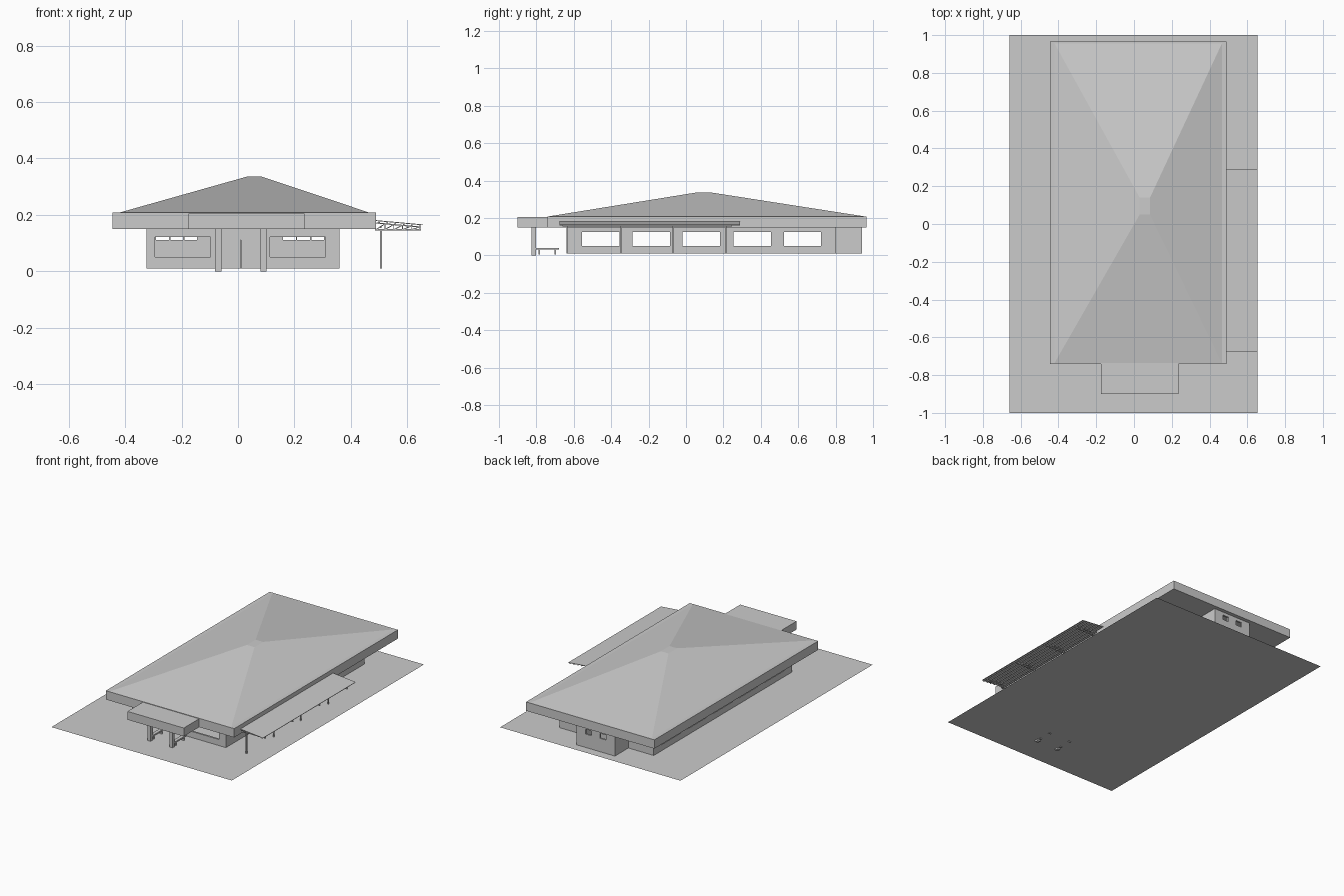
import bpy, bmesh, math
from mathutils import Vector

if "Cube" in bpy.data.objects:
    bpy.data.objects.remove(bpy.data.objects["Cube"])


def finish(name, bm):
    bmesh.ops.recalc_face_normals(bm, faces=bm.faces)
    me = bpy.data.meshes.new(name)
    bm.to_mesh(me)
    bm.free()
    ob = bpy.data.objects.new(name, me)
    bpy.context.collection.objects.link(ob)
    return ob


def frustum(name, base, z0, top, z1):
    """Box between two (x0, x1, y0, y1) rectangles at two heights."""
    bm = bmesh.new()
    rings = []
    for (x0, x1, y0, y1), z in ((base, z0), (top, z1)):
        rings.append([bm.verts.new((x, y, z)) for x, y in
                      ((x0, y0), (x1, y0), (x1, y1), (x0, y1))])
    lo, hi = rings
    bm.faces.new(lo)
    bm.faces.new(hi)
    for i in range(4):
        j = (i + 1) % 4
        bm.faces.new((lo[i], lo[j], hi[j], hi[i]))
    return finish(name, bm)


def box(name, x0, x1, y0, y1, z0, z1):
    return frustum(name, (x0, x1, y0, y1), z0, (x0, x1, y0, y1), z1)


def bar(name, a, b, w):
    """Square bar from point a to point b."""
    a, b = Vector(a), Vector(b)
    bm = bmesh.new()
    bmesh.ops.create_cube(bm, size=1)
    bm.transform(((b - a).to_track_quat('Z', 'Y').to_matrix().to_4x4()))
    bm.free()
    bm = bmesh.new()
    bmesh.ops.create_cube(bm, size=1)
    bmesh.ops.scale(bm, vec=(w, w, (b - a).length), verts=bm.verts)
    bmesh.ops.rotate(bm, matrix=(b - a).to_track_quat('Z', 'Y').to_matrix(), verts=bm.verts)
    bmesh.ops.translate(bm, vec=(a + b) / 2, verts=bm.verts)
    return finish(name, bm)


T = 0.012          # wall thickness
Z0, Z1 = 0.01, 0.15


def wall(name, along, pos, u0, u1, holes=()):
    """Upright wall along 'x' or 'y' at pos, with (u0, u1, z0, z1) openings."""
    us = sorted({u0, u1} | {v for h in holes for v in h[:2]})
    zs = sorted({Z0, Z1} | {v for h in holes for v in h[2:]})
    bm = bmesh.new()
    grid = [[bm.verts.new((u, pos, z) if along == 'x' else (pos, u, z)) for z in zs] for u in us]
    for i in range(len(us) - 1):
        for k in range(len(zs) - 1):
            uc, zc = (us[i] + us[i + 1]) / 2, (zs[k] + zs[k + 1]) / 2
            if any(h[0] < uc < h[1] and h[2] < zc < h[3] for h in holes):
                continue
            bm.faces.new((grid[i][k], grid[i + 1][k], grid[i + 1][k + 1], grid[i][k + 1]))
    bmesh.ops.delete(bm, geom=[v for v in bm.verts if not v.link_faces], context='VERTS')
    ob = finish(name, bm)
    mod = ob.modifiers.new("thickness", 'SOLIDIFY')
    mod.thickness = T
    mod.offset = 0
    return ob


# Ground sheet
bm = bmesh.new()
bm.faces.new([bm.verts.new((x, y, Z0)) for x, y in
              ((-0.66, -1), (0.655, -1), (0.655, 1), (-0.66, 1))])
finish("ground_sheet", bm)

# Main walls with window openings
h = T / 2
side_windows = [(y, y + 0.20, 0.05, 0.125) for y in (-0.555, -0.285, -0.018, 0.255, 0.523)]
wall("right_wall", 'y', 0.36 - h, -0.64, 0.80, side_windows)
wall("left_wall", 'y', -0.325 + h, -0.64, 0.80, side_windows)
wall("front_wall", 'x', -0.64 + h, -0.325, 0.36,
     [(-0.295, -0.097, 0.05, 0.122), (0.113, 0.31, 0.05, 0.122), (-0.06, 0.078, Z0, 0.11)])
high = [(x, x + 0.045, 0.111, 0.128) for x in (-0.29, -0.24, -0.19, 0.16, 0.21, 0.26)]
wall("back_wall", 'x', 0.80 - h, -0.325, 0.36, high)

# Door leaves, set back in the opening
for x0, x1 in ((-0.06, 0.008), (0.010, 0.078)):
    box("door_leaf", x0, x1, -0.637, -0.631, Z0, 0.11)

# Rear annex
wall("annex_back_wall", 'x', 0.94 - h, -0.14, 0.14,
     [(-0.075, -0.03, 0.098, 0.13), (0.03, 0.075, 0.098, 0.13)])
for s in (-1, 1):
    wall("annex_side_wall", 'y', s * (0.14 - h), 0.80, 0.94)

# Roof slab, hipped roof and entrance canopy
box("roof_slab", -0.445, 0.49, -0.74, 0.965, 0.15, 0.208)
frustum("hip_roof", (-0.42, 0.465, -0.735, 0.955), 0.208, (0.03, 0.085, 0.05, 0.14), 0.335)
box("entrance_canopy", -0.175, 0.235, -0.90, -0.74, 0.15, 0.205)

# Canopy pillars with a bench behind each
for x in (-0.07, 0.09):
    box("canopy_pillar", x - 0.011, x + 0.011, -0.825, -0.803, 0, 0.15)
    box("bench_seat", x - 0.011, x + 0.011, -0.803, -0.68, 0.03, 0.04)
    for y in (-0.785, -0.70):
        box("bench_leg", x - 0.008, x + 0.008, y - 0.004, y + 0.004, 0.005, 0.03)

# Side awning: sloping sheet, purlins, posts and zigzag trusses
XI, XO, YA, YB = 0.49, 0.655, -0.675, 0.29


def top_z(x):
    return 0.181 - 0.015 * (x - XI) / (XO - XI)


bm = bmesh.new()
quad = [bm.verts.new((x, y, top_z(x))) for x, y in ((XI, YA), (XO, YA), (XO, YB), (XI, YB))]
bm.faces.new(quad)
sheet = finish("awning_sheet", bm)
sheet.modifiers.new("thickness", 'SOLIDIFY').thickness = 0.003

for i in range(6):
    x = XI + 0.01 + i * 0.029
    bar("awning_purlin", (x, YA, top_z(x) - 0.006), (x, YB, top_z(x) - 0.006), 0.005)
box("awning_beam", 0.503, 0.509, -0.66, 0.245, 0.153, 0.160)

for y in (-0.635, -0.35, -0.07, 0.215):
    box("awning_post", 0.503, 0.510, y - 0.004, y + 0.004, Z0, 0.147)
    box("truss_bottom_chord", 0.485, 0.648, y - 0.003, y + 0.003, 0.145, 0.150)
    bar("truss_top_chord", (XI, y, top_z(XI) - 0.010), (0.648, y, top_z(0.648) - 0.010), 0.004)
    for i in range(5):
        x = XI + i * 0.031
        bar("truss_upright", (x + 0.031, y, 0.148), (x + 0.031, y, top_z(x + 0.031) - 0.01), 0.003)
        bar("truss_diagonal", (x, y, 0.148), (x + 0.031, y, top_z(x + 0.031) - 0.01), 0.003)
